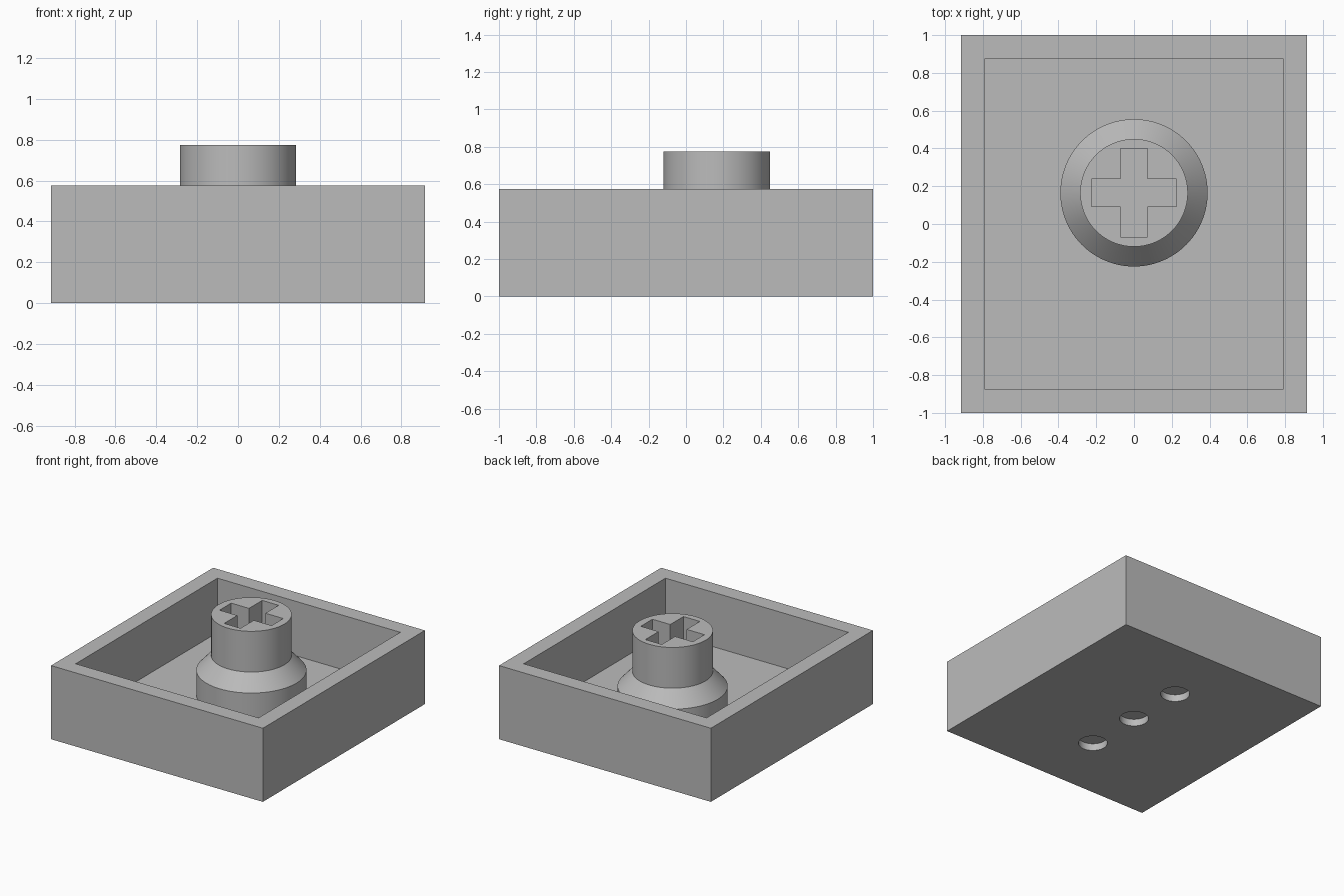
import bpy
import bmesh
import math
from mathutils import Matrix

if "Cube" in bpy.data.objects:
    bpy.data.objects.remove(bpy.data.objects["Cube"], do_unlink=True)

HALF_X, HALF_Y, HEIGHT = 0.915, 1.0, 0.575
WALL, FLOOR = 0.125, 0.15
STEM_Y, STEM_TOP = 0.165, 0.775
SEGMENTS = 96

grey = bpy.data.materials.new("plain grey")
grey.use_nodes = True
grey.diffuse_color = (0.5, 0.5, 0.5, 1)
grey.node_tree.nodes["Principled BSDF"].inputs["Base Color"].default_value = grey.diffuse_color


def make_object(name, bm):
    bmesh.ops.recalc_face_normals(bm, faces=bm.faces)
    mesh = bpy.data.meshes.new(name)
    bm.to_mesh(mesh)
    bm.free()
    mesh.materials.append(grey)
    obj = bpy.data.objects.new(name, mesh)
    bpy.context.collection.objects.link(obj)
    return obj


def box(name, half_x, half_y, z0, z1, y=0):
    bm = bmesh.new()
    place = Matrix.Translation((0, y, (z0 + z1) / 2))
    size = Matrix.Diagonal((2 * half_x, 2 * half_y, z1 - z0, 1))
    bmesh.ops.create_cube(bm, size=1, matrix=place @ size)
    return make_object(name, bm)


def lathe(name, profile, y=0):
    """Closed solid of revolution from (radius, height) pairs, bottom to top."""
    bm = bmesh.new()
    rings = []
    for radius, z in profile:
        angles = [2 * math.pi * i / SEGMENTS for i in range(SEGMENTS)]
        rings.append([bm.verts.new((radius * math.cos(a), y + radius * math.sin(a), z))
                      for a in angles])
    for low, high in zip(rings, rings[1:]):
        for i in range(SEGMENTS):
            j = (i + 1) % SEGMENTS
            bm.faces.new((low[i], low[j], high[j], high[i]))
    bm.faces.new(rings[0])
    bm.faces.new(rings[-1])
    return make_object(name, bm)


def cut(target, cutter):
    cutter.hide_render = True
    mod = target.modifiers.new("cut", 'BOOLEAN')
    mod.operation = 'DIFFERENCE'
    mod.solver = 'EXACT'
    mod.object = cutter
    bpy.context.view_layer.objects.active = target
    bpy.ops.object.modifier_apply(modifier=mod.name)
    bpy.data.objects.remove(cutter, do_unlink=True)


def smooth(obj):
    bpy.ops.object.select_all(action='DESELECT')
    obj.select_set(True)
    bpy.context.view_layer.objects.active = obj
    bpy.ops.object.shade_smooth_by_angle(angle=math.radians(25))


# Open tray
tray = box("tray", HALF_X, HALF_Y, 0, HEIGHT)
cut(tray, box("cavity", HALF_X - WALL, HALF_Y - WALL, FLOOR, HEIGHT + 0.2))

# Three shallow round recesses in the underside
for y in (-0.46, 0, 0.46):
    cut(tray, lathe("recess", [(0.104, -0.1), (0.104, 0.055)], y))
smooth(tray)

# Stem with a wider, chamfered base
stem = lathe("stem", [(0.39, FLOOR - 0.04), (0.39, 0.342), (0.285, 0.457),
                      (0.285, STEM_TOP)], STEM_Y)

# Cross-shaped socket
cut(stem, box("socket_long", 0.071, 0.235, 0.31, STEM_TOP + 0.1, STEM_Y))
cut(stem, box("socket_wide", 0.225, 0.072, 0.31, STEM_TOP + 0.1, STEM_Y))
smooth(stem)
